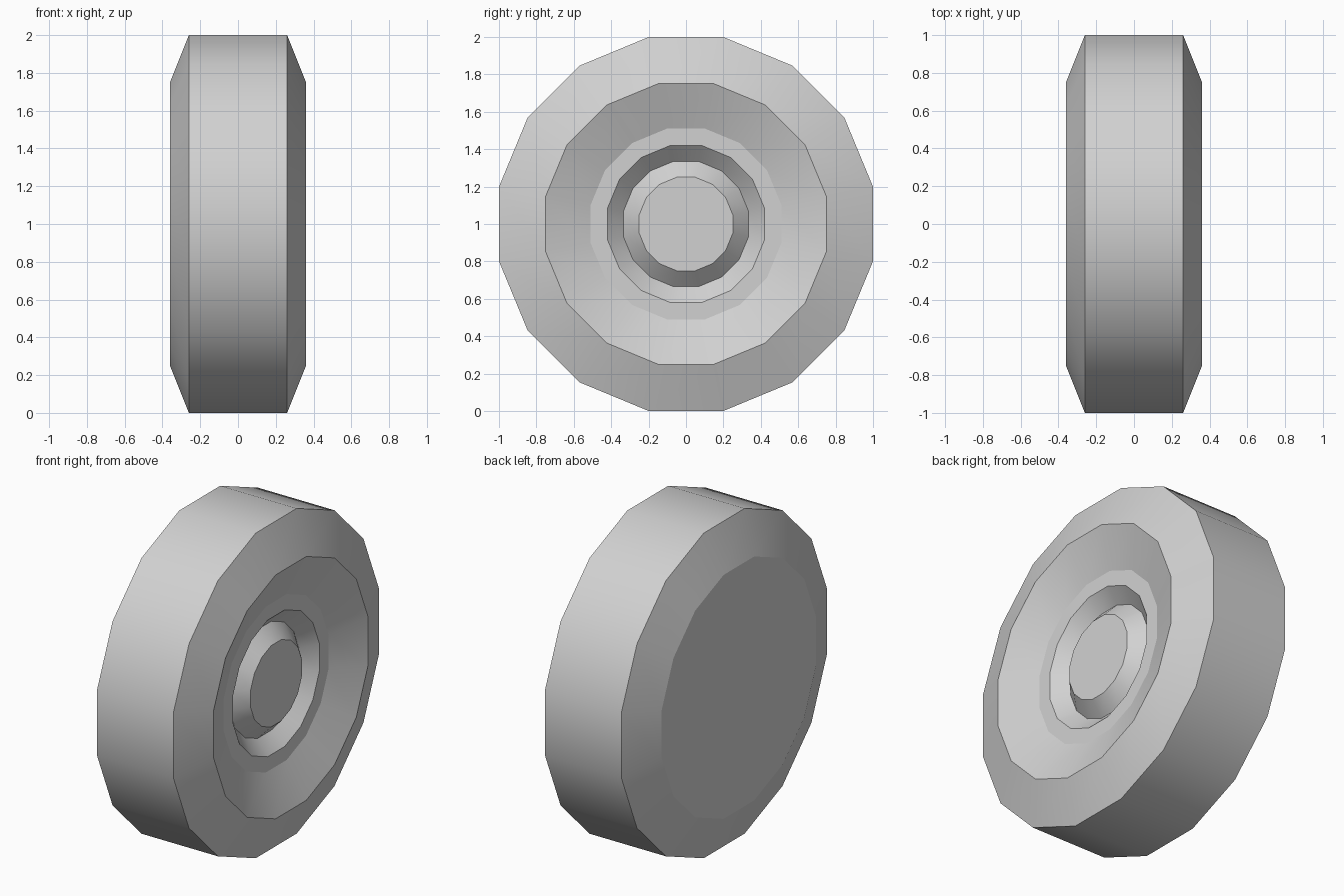
import bpy
import bmesh
from math import cos, sin, pi

default = bpy.data.objects.get("Cube")
if default:
    bpy.data.objects.remove(default)

SIDES = 16
R = 1 / cos(pi / SIDES)  # corner radius for a flat-to-flat radius of 1

# Wheel colour
grey = bpy.data.materials.new("light_grey")
grey.use_nodes = True
colour = (0.64, 0.64, 0.64, 1)
grey.diffuse_color = colour
grey.node_tree.nodes["Principled BSDF"].inputs["Base Color"].default_value = colour

# Profile as (x, flat-to-flat radius), from the plain back to the hub
profile = [
    (-0.36, 0.75),  # plain back cap
    (-0.26, 1.0),   # tread
    (0.26, 1.0),
    (0.36, 0.75),   # outer lip
    (0.26, 0.51),   # dished face and flat ring
    (0.26, 0.42),
    (0.18, 0.335),  # groove
    (0.26, 0.25),   # hub cap
]

bm = bmesh.new()
rings = []
for x, r in profile:
    angles = [(i + 0.5) * 2 * pi / SIDES for i in range(SIDES)]
    rings.append([bm.verts.new((x, r * R * cos(a), 1 + r * R * sin(a))) for a in angles])

# Bands between neighbouring rings, then the two end caps
for a, b in zip(rings, rings[1:]):
    for i in range(SIDES):
        j = (i + 1) % SIDES
        bm.faces.new((a[i], a[j], b[j], b[i]))
bm.faces.new(rings[0])
bm.faces.new(rings[-1])
bmesh.ops.recalc_face_normals(bm, faces=bm.faces)

# Smooth around the wheel, crisp along every ring
for face in bm.faces:
    face.smooth = True
for ring in rings:
    for i in range(SIDES):
        bm.edges.get((ring[i], ring[(i + 1) % SIDES])).smooth = False

mesh = bpy.data.meshes.new("wheel")
bm.to_mesh(mesh)
bm.free()
mesh.materials.append(grey)
wheel = bpy.data.objects.new("wheel", mesh)
bpy.context.collection.objects.link(wheel)
